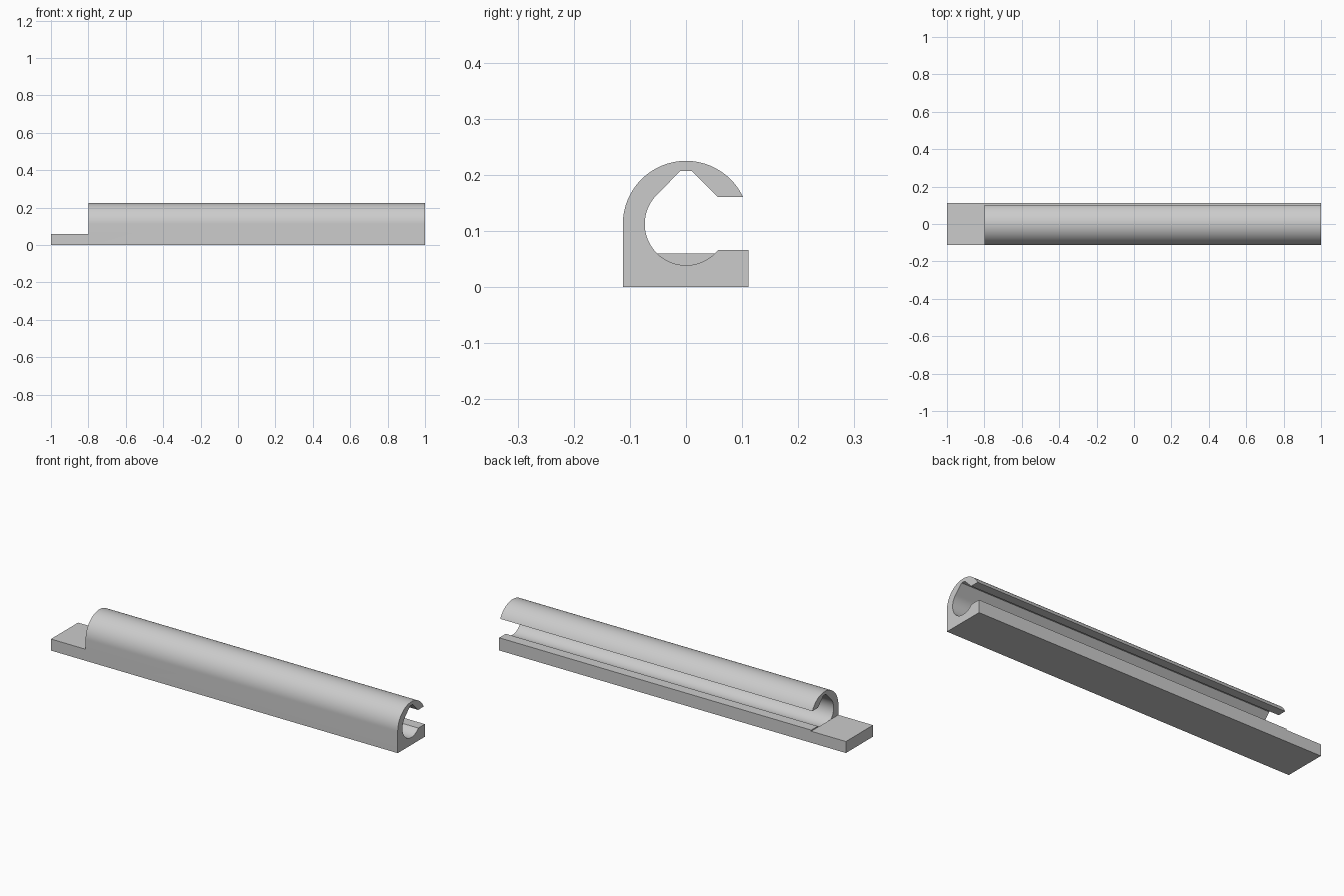
import bpy, bmesh, math

if "Cube" in bpy.data.objects:
    bpy.data.objects.remove(bpy.data.objects["Cube"], do_unlink=True)

R, BORE, CZ = 0.1125, 0.0735, 0.1125      # outer radius, bore radius, axis height
SHELF, SLOT_TOP, TAB_TOP = 0.066, 0.161, 0.06
STEP_X = -0.8                             # where the tab meets the rail

grey = bpy.data.materials.new("grey")
grey.use_nodes = True
colour = (0.6, 0.6, 0.6, 1)
grey.diffuse_color = colour
grey.node_tree.nodes["Principled BSDF"].inputs["Base Color"].default_value = colour


def arc(radius, start, end, steps):
    """Points (y, z) on a circle about the rail axis, angles in radians."""
    angles = [start + (end - start) * i / steps for i in range(steps + 1)]
    return [(radius * math.cos(a), CZ + radius * math.sin(a)) for a in angles]


def extrude(name, profile, x0, x1):
    """Solid made by sweeping a (y, z) profile along x."""
    bm = bmesh.new()
    face = bm.faces.new([bm.verts.new((x0, y, z)) for y, z in profile])
    top = bmesh.ops.extrude_face_region(bm, geom=[face])["geom"]
    bmesh.ops.translate(bm, vec=(x1 - x0, 0, 0),
                        verts=[v for v in top if isinstance(v, bmesh.types.BMVert)])
    bmesh.ops.recalc_face_normals(bm, faces=bm.faces)
    mesh = bpy.data.meshes.new(name)
    bm.to_mesh(mesh)
    bm.free()
    mesh.materials.append(grey)
    obj = bpy.data.objects.new(name, mesh)
    bpy.context.collection.objects.link(obj)
    return obj


def cut(target, cutter):
    """Subtract the cutter for good and discard it."""
    cutter.hide_render = True
    mod = target.modifiers.new("cut", "BOOLEAN")
    mod.operation, mod.solver, mod.object = "DIFFERENCE", "EXACT", cutter
    bpy.context.view_layer.objects.active = target
    bpy.ops.object.modifier_apply(modifier=mod.name)
    bpy.data.objects.remove(cutter, do_unlink=True)


# Rail body: square foot, straight front wall, rounded top, overhanging lip
lip = math.asin((SLOT_TOP - CZ) / R)
body = [(-R, 0), (0.111, 0), (0.111, SHELF), (0, SHELF), (0, SLOT_TOP)]
rail = extrude("slotted_rail", body + arc(R, lip, math.pi, 48), -1, 1)

# Teardrop bore, opening through the back slot
floor = math.asin((SHELF - CZ) / BORE) + 2 * math.pi
bore = [(0.3, SHELF), (0.3, SLOT_TOP), (0.056, SLOT_TOP), (0.01, 0.207), (-0.01, 0.207)]
bore += arc(BORE, math.radians(135), floor, 48)
cut(rail, extrude("bore_cutter", bore, STEP_X, 1.1))

# Flat tab at the right end
above_tab = [(-0.3, TAB_TOP), (0.3, TAB_TOP), (0.3, 0.4), (-0.3, 0.4)]
cut(rail, extrude("tab_cutter", above_tab, -1.1, STEP_X))

bpy.ops.object.select_all(action="DESELECT")
rail.select_set(True)
bpy.context.view_layer.objects.active = rail
bpy.ops.object.shade_smooth_by_angle(angle=math.radians(30))
